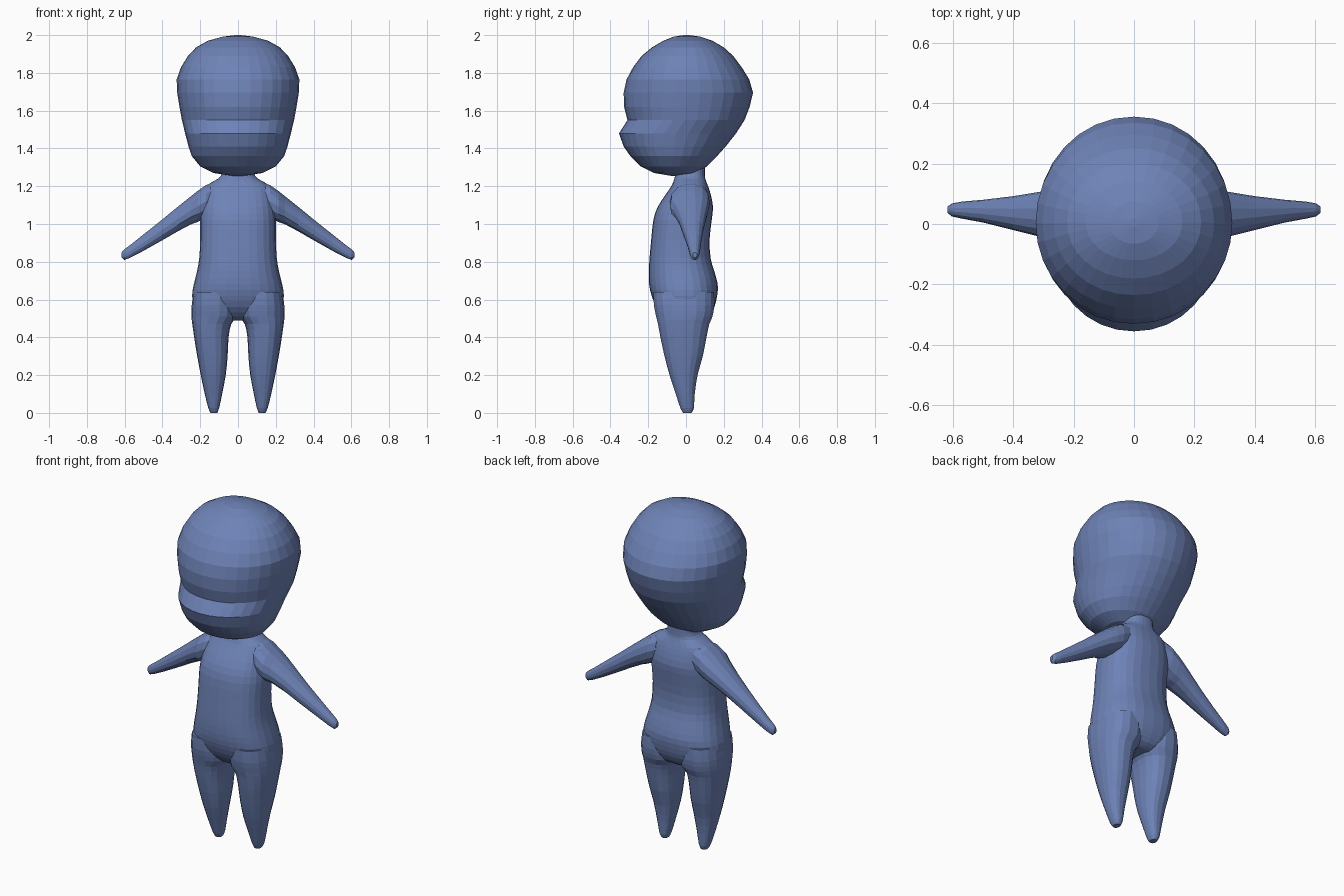
import bpy, bmesh, math

skin = bpy.data.materials.new("slate_blue")
skin.diffuse_color = (0.155, 0.225, 0.47, 1)


def refine(rows, steps):
    """Insert smoothly interpolated rows between the given ones."""
    out = []
    for i in range(len(rows) - 1):
        a, b = rows[max(i - 1, 0)], rows[i]
        c, d = rows[i + 1], rows[min(i + 2, len(rows) - 1)]
        for s in range(steps):
            t = s / steps
            out.append([0.5 * (2 * q + (r - p) * t + (2 * p - 5 * q + 4 * r - u) * t * t
                               + (3 * q - p - 3 * r + u) * t ** 3)
                        for p, q, r, u in zip(a, b, c, d)])
    return out + [list(rows[-1])]


def loft(name, rows, segs, power=2.0, along_x=False, mirror=False, mid=0.5):
    """Skin rings; row = position, low/high of 1st axis, low/high of 2nd axis."""
    bm = bmesh.new()
    rings = []
    for pos, a0, a1, b0, b1 in rows:
        ca, cb = (a0 + a1) / 2, b0 + (b1 - b0) * mid
        ring = []
        for k in range(segs):
            t = 2 * math.pi * k / segs
            c, s = math.cos(t), math.sin(t)
            c = math.copysign(abs(c) ** (2 / power), c)
            s = math.copysign(abs(s) ** (2 / power), s)
            a = ca + c * (a1 - a0) / 2
            b = cb + s * ((b1 - cb) if s > 0 else (cb - b0))
            ring.append(bm.verts.new((pos, a, b) if along_x else (a, b, pos)))
        rings.append(ring)
    for lo, hi in zip(rings, rings[1:]):
        for k in range(segs):
            n = (k + 1) % segs
            bm.faces.new((lo[k], lo[n], hi[n], hi[k]))
    bm.faces.new(rings[0])
    bm.faces.new(rings[-1])
    bmesh.ops.recalc_face_normals(bm, faces=bm.faces)
    mesh = bpy.data.meshes.new(name)
    bm.to_mesh(mesh)
    bm.free()
    mesh.materials.append(skin)
    obj = bpy.data.objects.new(name, mesh)
    bpy.context.collection.objects.link(obj)
    if mirror:
        obj.modifiers.new("Mirror", 'MIRROR').use_axis[0] = True
    return obj


# Head: z, half width, front, back; the muzzle ledge juts out at the front
head = [(1.255, .03, -.08, .02), (1.27, .13, -.17, .06), (1.305, .2, -.24, .11),
        (1.36, .245, -.295, .165), (1.41, .262, -.33, .21), (1.48, .28, -.355, .265),
        (1.55, .297, -.31, .31), (1.62, .31, -.328, .337), (1.695, .322, -.33, .355),
        (1.765, .325, -.315, .335), (1.83, .302, -.28, .295), (1.89, .265, -.235, .25),
        (1.935, .222, -.18, .2), (1.97, .16, -.12, .14), (1.992, .08, -.065, .075),
        (2.0, .015, -.01, .02)]
loft("head", [(z, -w, w, f, b) for z, w, f, b in head], 32, 2.05, mid=0.49)

# Torso with neck, belly and buttocks: z, half width, front, back
torso = [(.49, .07, -.07, .085), (.51, .15, -.11, .12), (.56, .225, -.155, .15),
         (.62, .243, -.182, .165), (.68, .234, -.195, .168), (.75, .217, -.197, .15),
         (.82, .205, -.193, .13), (.92, .2, -.184, .125), (1.02, .2, -.173, .136),
         (1.09, .193, -.15, .143), (1.16, .182, -.105, .13), (1.205, .165, -.075, .115),
         (1.24, .105, -.062, .102), (1.27, .085, -.055, .1), (1.32, .08, -.05, .1)]
loft("torso", refine([(z, -w, w, f, b) for z, w, f, b in torso], 2), 28, 2.4)

# Tapered legs: z, inner, outer, front, back
leg = [(0, .11, .145, -.015, .03), (.025, .1, .157, -.03, .042), (.1, .084, .176, -.055, .047),
       (.2, .065, .197, -.088, .062), (.3, .055, .216, -.115, .09), (.4, .05, .232, -.137, .11),
       (.47, .036, .242, -.15, .125), (.51, .008, .246, -.16, .142),
       (.57, .005, .245, -.172, .152), (.64, .01, .235, -.175, .15)]
loft("legs", refine(leg, 2), 18, 2.4, mirror=True)

# Arms sloping down to blunt tips: x, front, back, bottom, top
arm = [(.12, -.06, .115, 1.06, 1.225), (.17, -.085, .125, 1.03, 1.208),
       (.215, -.085, .123, 1.008, 1.176), (.25, -.065, .118, .996, 1.148),
       (.32, -.04, .105, .959, 1.092), (.4, -.02, .092, .913, 1.026), (.5, .005, .08, .857, .946),
       (.57, .018, .074, .821, .89), (.602, .025, .068, .809, .866), (.616, .036, .058, .822, .85)]
loft("arms", arm, 14, 2.2, along_x=True, mirror=True)
